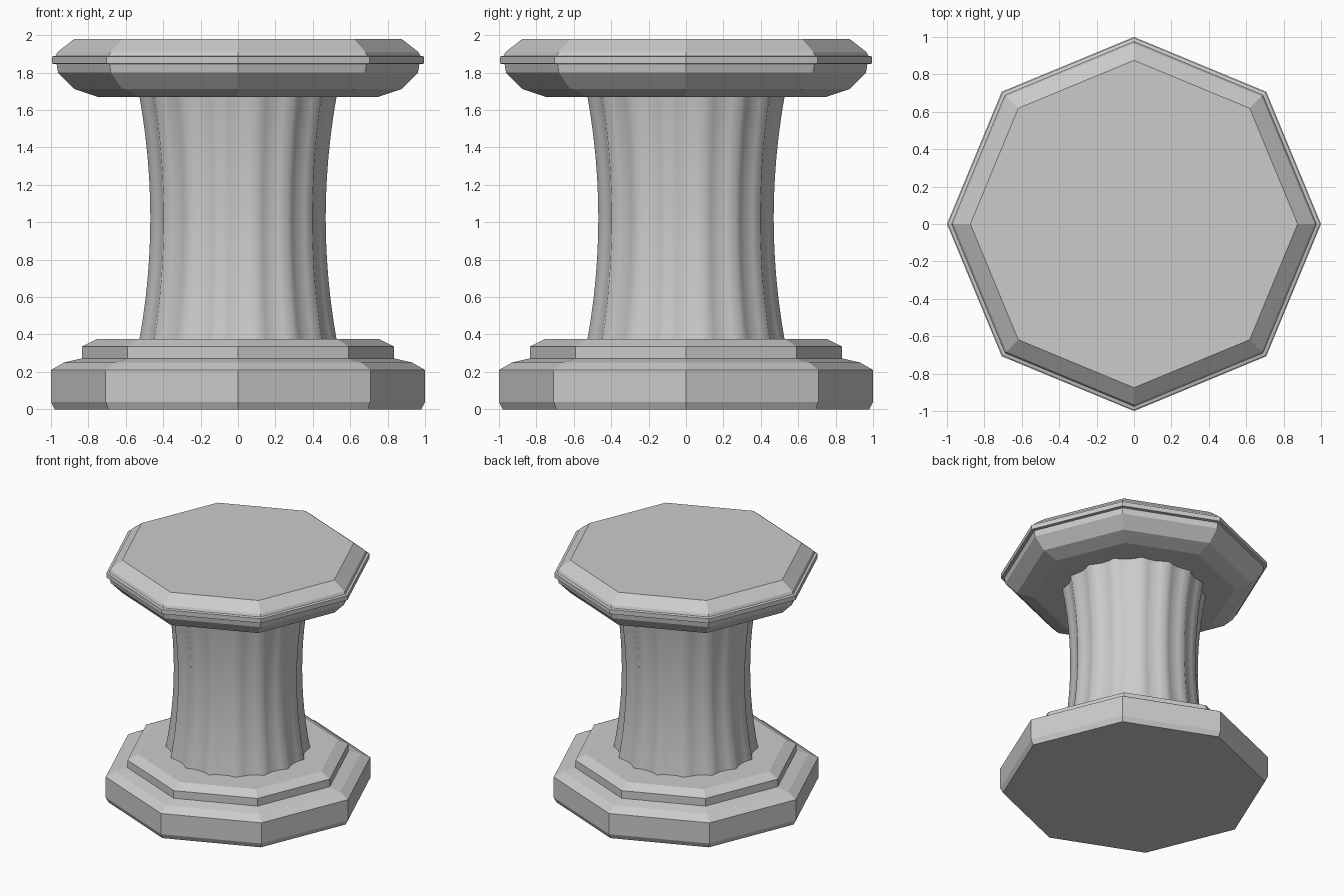
import bpy, math

if "Cube" in bpy.data.objects:
    bpy.data.objects.remove(bpy.data.objects["Cube"])

stone = bpy.data.materials.new("grey_stone")
stone.diffuse_color = (0.6, 0.6, 0.6, 1)
stone.use_nodes = True
stone.node_tree.nodes["Principled BSDF"].inputs["Base Color"].default_value = stone.diffuse_color


def lathe(name, profile, shape):
    """Stack rings of the outline 'shape' (angle, factor) scaled by each (radius, z)."""
    n = len(shape)
    verts = [(r * f * math.cos(a), r * f * math.sin(a), z)
             for r, z in profile for a, f in shape]
    faces = [(k * n + i, k * n + (i + 1) % n, (k + 1) * n + (i + 1) % n, (k + 1) * n + i)
             for k in range(len(profile) - 1) for i in range(n)]
    faces.append(tuple(reversed(range(n))))
    faces.append(tuple(range((len(profile) - 1) * n, len(profile) * n)))
    mesh = bpy.data.meshes.new(name)
    mesh.from_pydata(verts, [], faces)
    mesh.materials.append(stone)
    obj = bpy.data.objects.new(name, mesh)
    bpy.context.collection.objects.link(obj)
    return obj


octagon = [(i * math.pi / 4, 1.0) for i in range(8)]

# Stepped octagonal base
lathe("base", [(0.98, 0), (1.0, 0.04), (1.0, 0.21), (0.93, 0.25), (0.835, 0.272),
               (0.835, 0.335), (0.755, 0.375)], octagon)

# Octagonal top slab with a thin projecting band
lathe("top_slab", [(0.75, 1.67), (0.875, 1.712), (0.962, 1.80), (0.97, 1.845),
                   (0.995, 1.848), (0.995, 1.885), (0.975, 1.89), (0.965, 1.91),
                   (0.875, 1.98)], octagon)

# Waisted column with 16 concave flutes
FLUTES, STEPS = 16, 4
flute_shape = []
for i in range(FLUTES * STEPS):
    t = (i % STEPS) / STEPS
    angle = (i / STEPS + 0.5) * 2 * math.pi / FLUTES
    flute_shape.append((angle, 1 - 0.06 * math.sin(math.pi * t)))
rings = []
for k in range(13):
    u = k / 12 * 2 - 1
    rings.append((0.478 + 0.06 * u * u, 1.0225 + 0.6525 * u))
column = lathe("fluted_column", rings, flute_shape)
for p in column.data.polygons:
    p.use_smooth = len(p.vertices) == 4
